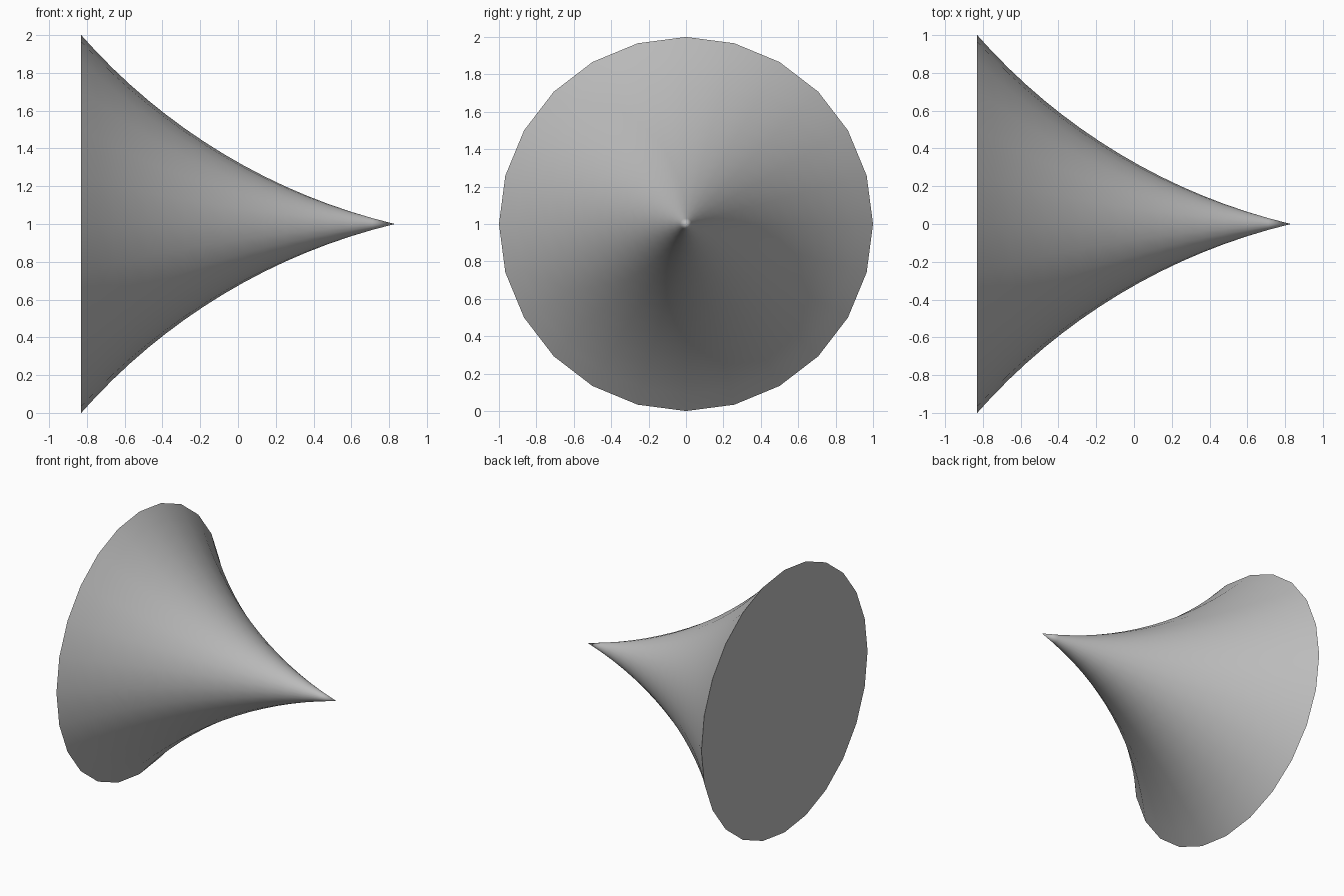
import bpy, bmesh, math
from mathutils import Vector

cube = bpy.data.objects.get("Cube")
if cube:
    bpy.data.objects.remove(cube)

SIDES, RINGS = 24, 16
BASE, TIP = Vector((-0.83, 1.0)), Vector((0.83, 0.0))
SAG = 0.15

# Single grey material
grey = bpy.data.materials.new("plain_grey")
grey.use_nodes = True
colour = (0.5, 0.5, 0.5, 1)
grey.diffuse_color = colour
grey.node_tree.nodes["Principled BSDF"].inputs["Base Color"].default_value = colour

# Concave circular-arc profile from rim to tip, as (x, radius)
chord = TIP - BASE
half = chord.length / 2
radius = (half ** 2 + SAG ** 2) / (2 * SAG)
sweep = math.asin(half / radius)
along = chord.normalized()
outward = Vector((-along.y, along.x))
centre = (BASE + TIP) / 2 + outward * (radius - SAG)
profile = []
for i in range(RINGS + 1):
    a = sweep * (2 * i / RINGS - 1)
    profile.append(centre + radius * (along * math.sin(a) - outward * math.cos(a)))

# Flared cone lying along x, closed by a flat base
bm = bmesh.new()
rings = []
for p in profile[:-1]:
    turns = [math.tau * k / SIDES for k in range(SIDES)]
    rings.append([bm.verts.new((p.x, p.y * math.cos(t), 1 + p.y * math.sin(t))) for t in turns])
tip = bm.verts.new((TIP.x, 0, 1))
for k in range(SIDES):
    n = (k + 1) % SIDES
    for a, b in zip(rings, rings[1:]):
        bm.faces.new((a[k], a[n], b[n], b[k]))
    bm.faces.new((rings[-1][k], rings[-1][n], tip))
bm.faces.new(rings[0])
bmesh.ops.recalc_face_normals(bm, faces=bm.faces)

mesh = bpy.data.meshes.new("flared_cone")
bm.to_mesh(mesh)
bm.free()
mesh.materials.append(grey)
cone = bpy.data.objects.new("flared_cone", mesh)
bpy.context.collection.objects.link(cone)

# Smooth flank, sharp rim
bpy.ops.object.select_all(action="DESELECT")
cone.select_set(True)
bpy.context.view_layer.objects.active = cone
bpy.ops.object.shade_smooth_by_angle(angle=math.radians(40))
